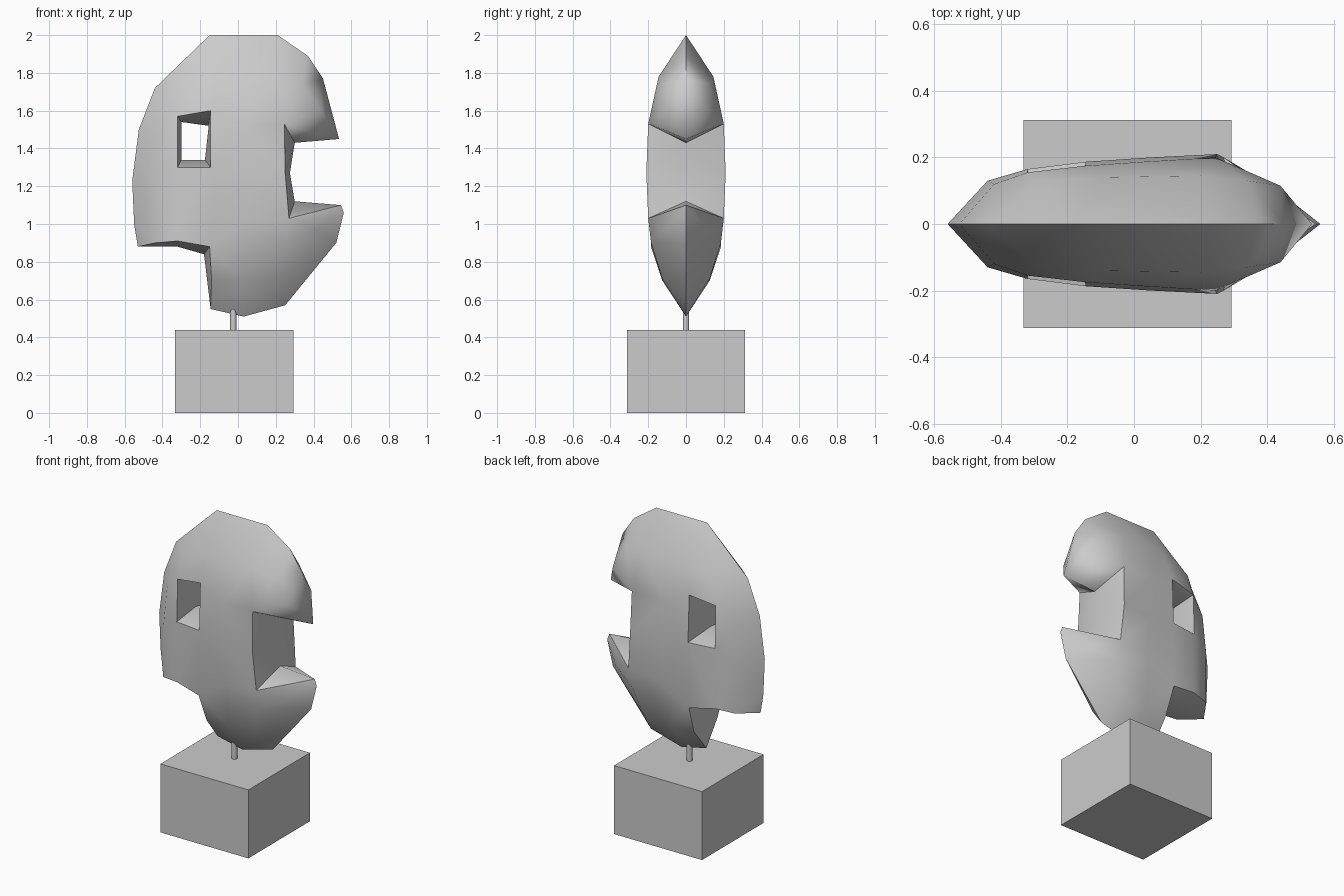
import bpy, bmesh
from mathutils import Vector
from mathutils.geometry import delaunay_2d_cdt

if "Cube" in bpy.data.objects:
    bpy.data.objects.remove(bpy.data.objects["Cube"])

# silhouette of the head (x, z), lying on the centre plane
outline = [(-.15, 2), (.21, 2), (.37, 1.89), (.45, 1.77), (.535, 1.45), (.30, 1.43),
           (.275, 1.27), (.30, 1.12), (.545, 1.10), (.56, 1.06), (.52, .90), (.25, .57),
           (.03, .51), (-.145, .55), (-.18, .84), (-.32, .88), (-.53, .88), (-.55, 1.0),
           (-.56, 1.23), (-.525, 1.5), (-.44, 1.72)]
# eye opening on the centre plane
eye = [(-.30, 1.54), (-.155, 1.52), (-.175, 1.34), (-.30, 1.34)]
# creases on the surface (x, z, half thickness)
eye_rim = [(-.32, 1.57, .155), (-.145, 1.60, .175), (-.145, 1.30, .187), (-.32, 1.30, .165)]
mouth = [(.245, 1.53, .2), (.25, 1.27, .21), (.27, 1.03, .2)]
nape = [(-.44, .9, .13), (-.32, .91, .16), (-.15, .88, .185), (-.14, .70, .12)]
# free surface points
bulge = [(-.10, 1.78, .14), (.20, 1.78, .145), (.34, 1.74, .13), (.44, 1.60, .115),
         (.03, 1.52, .187), (.05, 1.25, .2), (.05, 1.0, .19), (.25, .90, .185),
         (.21, .71, .125), (.02, .70, .125), (.42, .97, .11),
         (-.44, 1.22, .13), (-.42, 1.48, .12), (-.30, 1.70, .13)]


def inside(x, z, poly):
    hit = False
    for (x1, z1), (x2, z2) in zip(poly, poly[1:] + poly[:1]):
        if (z1 > z) != (z2 > z) and x < x1 + (z - z1) * (x2 - x1) / (z2 - z1):
            hit = not hit
    return hit


pts, edges = [], []


def add(points, closed=False, chain=True):
    s = len(pts)
    pts.extend((p[0], p[1], p[2] if len(p) > 2 else 0.0) for p in points)
    n = len(points)
    if chain:
        edges.extend((s + i, s + (i + 1) % n) for i in range(n if closed else n - 1))
    return s


add(outline, True)
add(eye, True)
r = add(eye_rim, True)
edges += [(r + i, len(outline) + i) for i in range(4)]
m = add(mouth)
edges += [(m, 4), (m, 5), (m + 2, 7), (m + 2, 8)]
n = add(nape)
edges += [(16, n), (n + 3, 13), (n + 2, 14)]
add(bulge, chain=False)

# triangulate the profile, then build both cheeks
v2, _, tris, orig, _, _ = delaunay_2d_cdt([Vector(p[:2]) for p in pts], edges, [], 0, 1e-5)
bm = bmesh.new()
depth = [pts[o[0]][2] if o else 0.0 for o in orig]
front = [bm.verts.new((v.x, -d, v.y)) for v, d in zip(v2, depth)]
back = [f if d == 0 else bm.verts.new((v.x, d, v.y)) for f, v, d in zip(front, v2, depth)]
for t in tris:
    cx = sum(v2[i].x for i in t) / len(t)
    cz = sum(v2[i].y for i in t) / len(t)
    if inside(cx, cz, outline) and not inside(cx, cz, eye) and any(depth[i] for i in t):
        bm.faces.new([front[i] for i in t])
        bm.faces.new([back[i] for i in reversed(t)])
bmesh.ops.delete(bm, geom=[v for v in bm.verts if not v.link_faces], context='VERTS')
bmesh.ops.recalc_face_normals(bm, faces=bm.faces)
me = bpy.data.meshes.new("sculpted_head")
bm.to_mesh(me)
bm.free()
head = bpy.data.objects.new("sculpted_head", me)
bpy.context.collection.objects.link(head)
bpy.context.view_layer.objects.active = head
head.select_set(True)
bpy.ops.object.shade_smooth_by_angle(angle=0.87)

# mounting rod
bpy.ops.mesh.primitive_cylinder_add(vertices=12, radius=.017, depth=.18, location=(-.025, 0, .51))
bpy.context.object.name = "mounting_rod"
bpy.ops.object.shade_smooth_by_angle(angle=0.6)

# plinth block
bpy.ops.mesh.primitive_cube_add(size=1, location=(-.02, 0, .22))
plinth = bpy.context.object
plinth.name = "plinth"
plinth.scale = (.625, .625, .44)
